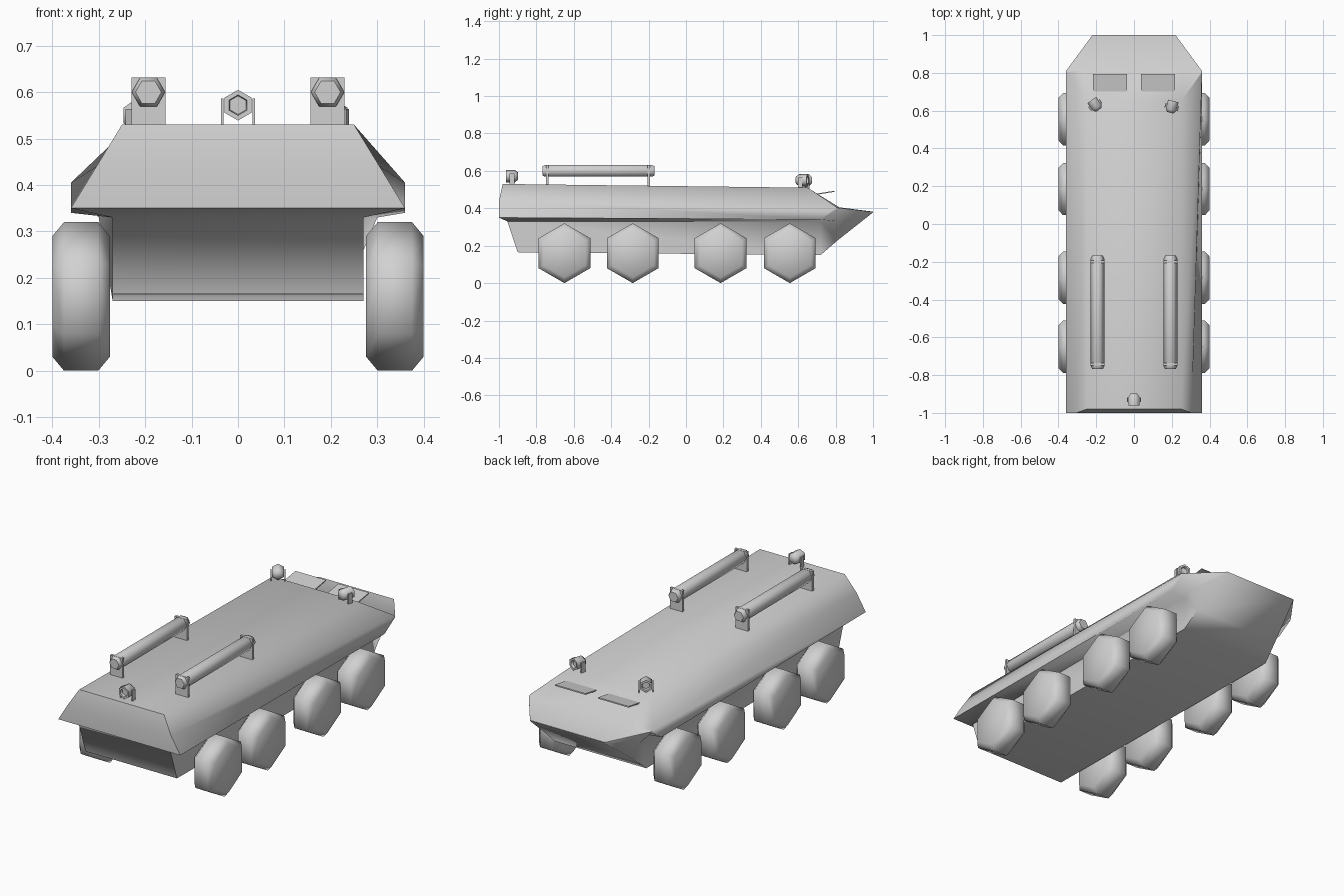
import bpy, bmesh
from math import sin, cos, pi, radians
from mathutils import Matrix, Vector

if "Cube" in bpy.data.objects:
    bpy.data.objects.remove(bpy.data.objects["Cube"], do_unlink=True)

grey = bpy.data.materials.new("plain_grey")
grey.use_nodes = True
grey.diffuse_color = (0.64, 0.64, 0.64, 1)
grey.node_tree.nodes["Principled BSDF"].inputs["Base Color"].default_value = (0.64, 0.64, 0.64, 1)


def finish(name, bm, matrix=Matrix(), mirror=False, angle=65):
    """Turn a bmesh into a shaded object, optionally mirrored across x."""
    bmesh.ops.remove_doubles(bm, verts=bm.verts, dist=0.0005)
    bmesh.ops.recalc_face_normals(bm, faces=bm.faces)
    bm.transform(matrix)
    mesh = bpy.data.meshes.new(name)
    bm.to_mesh(mesh)
    bm.free()
    obj = bpy.data.objects.new(name, mesh)
    bpy.context.collection.objects.link(obj)
    mesh.materials.append(grey)
    if mirror:
        obj.modifiers.new("mirror", "MIRROR").use_mirror_merge = False
    bpy.ops.object.select_all(action="DESELECT")
    obj.select_set(True)
    bpy.context.view_layer.objects.active = obj
    bpy.ops.object.shade_smooth_by_angle(angle=radians(angle))
    return obj


def box(name, centre, size, matrix=Matrix(), mirror=False):
    bm = bmesh.new()
    bmesh.ops.create_cube(bm, size=1)
    local = Matrix.Translation(centre) @ Matrix.Diagonal((*size, 1))
    return finish(name, bm, matrix @ local, mirror, 30)


def turned(name, profile, matrix, turn=0, mirror=False):
    """Six-sided turned part along y, from (radius, y) pairs."""
    bm = bmesh.new()
    rings = []
    for r, y in profile:
        angles = [turn + k * pi / 3 for k in range(6)]
        rings.append([bm.verts.new((r * cos(a), y, r * sin(a))) for a in angles])
    for a, b in zip(rings, rings[1:]):
        for k in range(6):
            j = (k + 1) % 6
            bm.faces.new((a[k], a[j], b[j], b[k]))
    bm.faces.new(rings[0])
    bm.faces.new(rings[-1])
    return finish(name, bm, matrix, mirror)


# Hull: stations of roof edge, shoulder, side edge, inner edge, floor edge
stations = [
    [(.25, -.98, .53), (.305, -1, .44), (.36, -1, .35), (.27, -.955, .33), (.27, -.9, .165)],
    [(.25, .65, .51), (.36, .80, .405), (.36, .72, .34), (.27, .72, .33), (.27, .72, .15)],
    [(.25, .82, .405), (.36, .81, .403), (.36, .81, .396), (.30, .81, .33), (.257, .81, .228)],
    [(.22, 1, .382), (.22, 1, .381), (.22, 1, .38), (.22, 1, .379), (.22, 1, .378)],
]
bm = bmesh.new()
rows = []
for half in stations:
    left = [bm.verts.new(p) for p in half]
    right = [bm.verts.new((-x, y, z)) for x, y, z in half]
    rows.append(left + right[::-1])
for a, b in zip(rows, rows[1:]):
    for k in range(10):
        j = (k + 1) % 10
        bm.faces.new((a[k], a[j], b[j], b[k]))
for end in (rows[0], rows[-1]):
    for k in range(4):
        bm.faces.new((end[k], end[k + 1], end[8 - k], end[9 - k]))
finish("hull", bm)

# Wheels: bevelled hexagons standing on a point
tyre = [(.13, -.062), (.16, -.037), (.16, .037), (.13, .062)]
for i, y in enumerate((-.65, -.285, .185, .555)):
    place = Matrix.Translation((.338, y, .16)) @ Matrix.Rotation(-pi / 2, 4, "Z")
    turned(f"wheel_pair_{i + 1}", tyre, place, pi / 2, True)

# Roof tubes held by square brackets
tube = [(.028, -.3), (.036, -.285), (.036, .285), (.028, .3)]
turned("roof_tubes", tube, Matrix.Translation((.193, -.468, .6)), 0, True)
for part, y in (("front", -.742), ("rear", -.2)):
    box(f"{part}_tube_brackets", (.193, y, .573), (.073, .013, .118), mirror=True)

# Swivelling lamps on forks
lamp = [(.02, .032), (.033, .015), (.033, -.032), (.022, -.032), (.02, -.018)]
for name, spot, turn in (("front", (0, -.93, .572), 0),
                         ("rear_right", (-.205, .63, .55), 215),
                         ("rear_left", (.2, .62, .55), 165)):
    place = Matrix.Translation(spot) @ Matrix.Rotation(radians(turn), 4, "Z")
    turned(f"{name}_lamp", lamp, place, pi / 2)
    for side in (-1, 1):
        box(f"{name}_lamp_fork_{'left' if side > 0 else 'right'}",
            (side * .034, 0, -.015), (.006, .025, .058), place)

# Raised visor plates over the sloping nose
tilt = Matrix.Translation((.127, .745, .483)) @ Matrix.Rotation(radians(9), 4, "X")
box("visor_plates", Vector(), (.18, .1, .006), tilt, True)
